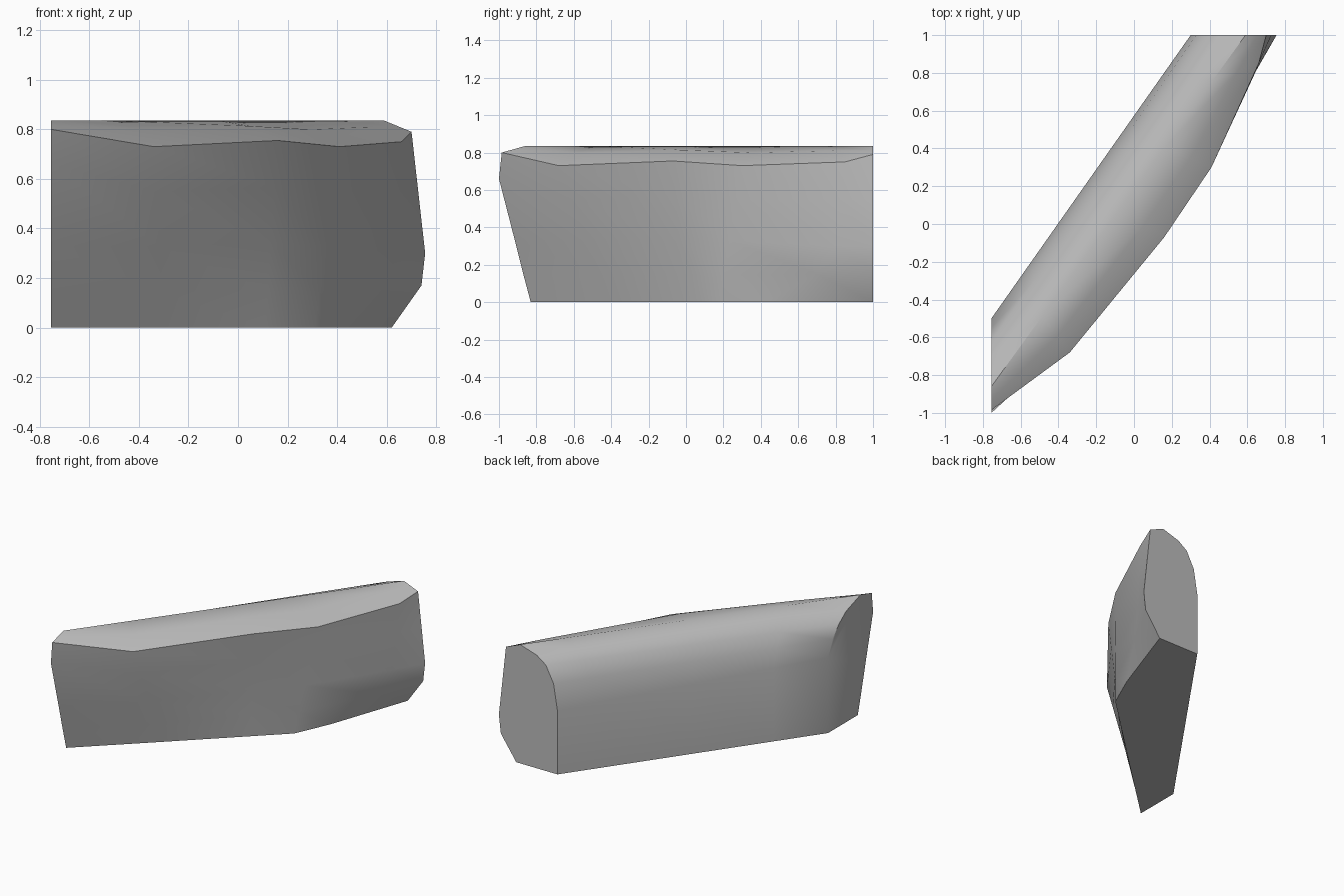
import bpy, bmesh
from mathutils import Vector as V

cube = bpy.data.objects.get("Cube")
if cube:
    bpy.data.objects.remove(cube)

# Matching half-profiles of the two cut ends: (distance along the cut, height),
# running from the back base over the rounded back to the top ridge
left_back = [(-.5, 0), (-.5, .53), (-.55, .64), (-.62, .72), (-.70, .78), (-.86, .835)]
right_back = [(.3, 0), (.3, .45), (.33, .63), (.39, .745), (.46, .795), (.59, .835)]
left_end = [V((-.755, y, z)) for y, z in left_back]
right_end = [V((x, 1, z)) for x, z in right_back]

# Front of each end: crease, three belly points, base
left_front = [V((-.755, y, z)) for y, z in
              [(-.985, .80), (-1, .66), (-.915, .33), (-.87, .15), (-.83, 0)]]
right_front = [V((x, 1, z)) for x, z in
               [(.70, .79), (.727, .55), (.755, .3), (.74, .17), (.62, 0)]]


def straight_front(crease, base):
    """Front that runs straight down from the crease to the base."""
    a, b = V(crease), V(base)
    return [a.lerp(b, t) for t in (0, .25, .55, .8, 1)]


# Stations along the length: (position on the straight back, front points)
stations = [
    (0, left_front),
    (.2, straight_front((-.34, -.68, .73), (-.30, -.40, 0))),
    (.5, straight_front((.16, -.07, .755), (.11, -.01, 0))),
    (.68, straight_front((.41, .30, .73), (.31, .18, 0))),
    (.87, [V(p) for p in [(.66, .85, .75), (.655, .83, .55), (.64, .80, .3),
                          (.58, .70, .15), (.42, .425, 0)]]),
    (1, right_front),
]

# Loft the stations into one closed block
bm = bmesh.new()
rings = []
for t, front in stations:
    back = [a.lerp(b, t) for a, b in zip(left_end, right_end)]
    shoulder = back[-1].lerp(front[0], .55)
    if 0 < t < 1:
        shoulder.z += .022
    rings.append([bm.verts.new(p) for p in back + [shoulder] + front])
count = len(rings[0])
for r, s in zip(rings, rings[1:]):
    for i in range(count):
        j = (i + 1) % count
        bm.faces.new((r[i], r[j], s[j], s[i]))
bm.faces.new(rings[0])
bm.faces.new(rings[-1])
bmesh.ops.recalc_face_normals(bm, faces=bm.faces)

mesh = bpy.data.meshes.new("stone_block")
bm.to_mesh(mesh)
bm.free()
block = bpy.data.objects.new("stone_block", mesh)
bpy.context.collection.objects.link(block)

# Plain grey stone
grey = bpy.data.materials.new("stone_grey")
grey.use_nodes = True
colour = (.5, .5, .5, 1)
grey.diffuse_color = colour
grey.node_tree.nodes["Principled BSDF"].inputs["Base Color"].default_value = colour
mesh.materials.append(grey)

# Smooth sides with crisp crease and end edges
bpy.context.view_layer.objects.active = block
block.select_set(True)
bpy.ops.object.shade_smooth_by_angle(angle=.7)
